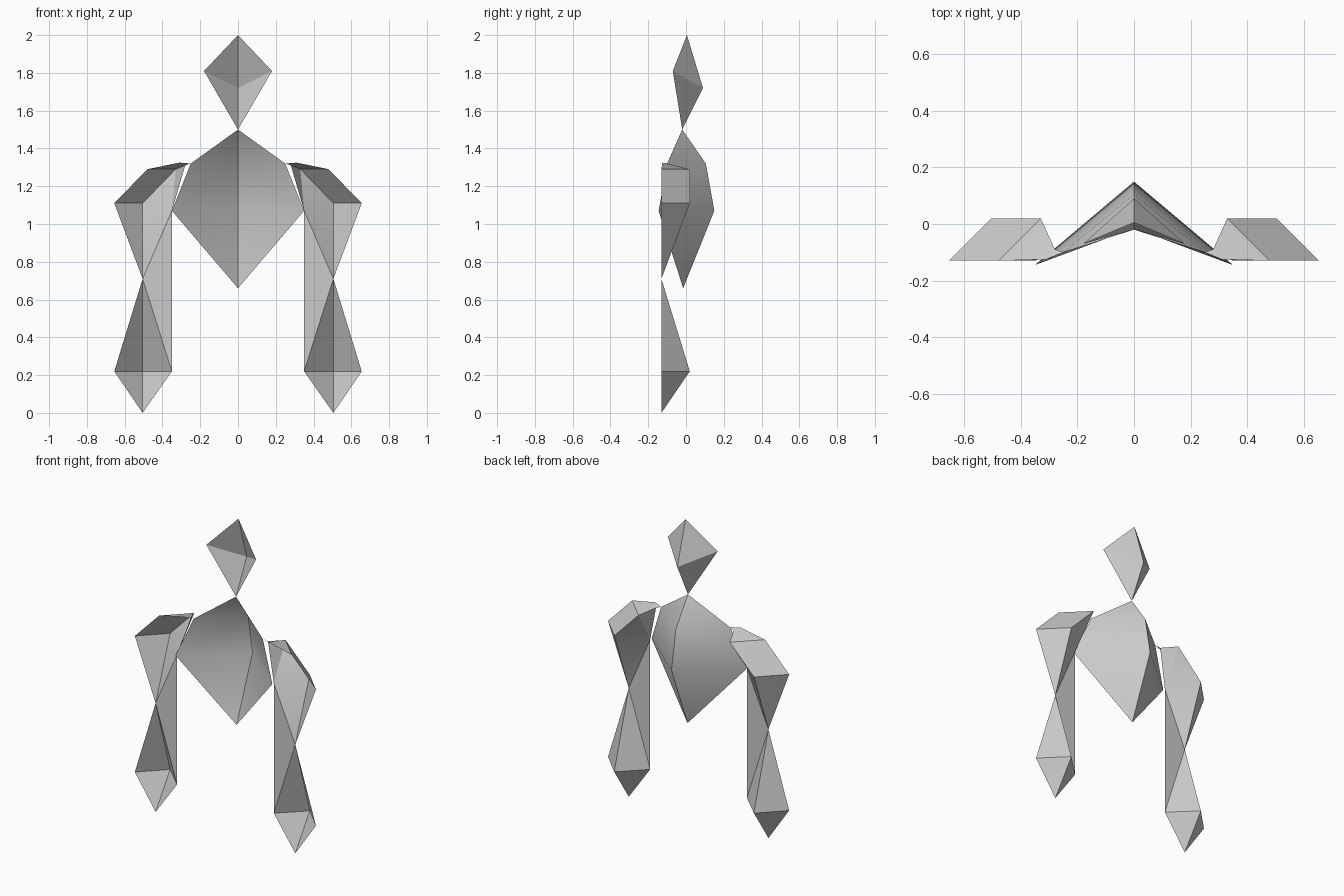
import bpy
import bmesh
import math
from mathutils import Vector

cube = bpy.data.objects.get("Cube")
if cube:
    bpy.data.objects.remove(cube, do_unlink=True)

# One plain grey for the whole figure
GREY = (0.6, 0.6, 0.6, 1.0)
grey = bpy.data.materials.new("plain_grey")
grey.use_nodes = True
grey.diffuse_color = GREY
grey.node_tree.nodes["Principled BSDF"].inputs["Base Color"].default_value = GREY


def build_shell(name, points, panels, sides):
    """Open shell of named corner points; sides lists the x signs to build."""
    bm = bmesh.new()
    for sign in sides:
        verts = {key: bm.verts.new(Vector((sign * x, y, z)))
                 for key, (x, y, z) in points.items()}
        for panel in panels:
            bm.faces.new([verts[key] for key in panel.split()])
    bmesh.ops.remove_doubles(bm, verts=bm.verts[:], dist=0.001)
    bmesh.ops.recalc_face_normals(bm, faces=bm.faces[:])
    # The shells are open at the front, so they face backwards
    if sum(f.normal.y * f.calc_area() for f in bm.faces) < 0:
        bmesh.ops.reverse_faces(bm, faces=bm.faces[:])
    mesh = bpy.data.meshes.new(name)
    bm.to_mesh(mesh)
    bm.free()
    mesh.materials.append(grey)
    obj = bpy.data.objects.new(name, mesh)
    bpy.context.collection.objects.link(obj)
    bpy.ops.object.select_all(action="DESELECT")
    obj.select_set(True)
    bpy.context.view_layer.objects.active = obj
    bpy.ops.object.shade_smooth_by_angle(angle=math.radians(28))
    return obj


BOTH = (1, -1)

# Head: kite-shaped hollow shell
head_points = {
    "crown": (0, 0.005, 2.0),
    "temple": (0.18, -0.07, 1.81),
    "nape": (0, 0.09, 1.72),
    "chin": (0, -0.02, 1.5),
}
build_shell("head", head_points,
            ["crown temple nape", "nape temple chin"], BOTH)

# Torso: folded shield with a ridge down the spine
torso_points = {
    "neck": (0, -0.02, 1.5),
    "collar": (0.25, -0.1, 1.32),
    "upper_spine": (0, 0.105, 1.32),
    "rib": (0.35, -0.145, 1.07),
    "lower_spine": (0, 0.15, 1.07),
    "waist": (0, -0.015, 0.66),
}
build_shell("torso", torso_points,
            ["neck collar upper_spine",
             "upper_spine collar rib lower_spine",
             "lower_spine rib waist"], BOTH)

# Arms: shoulder plate, pinched elbow, flared forearm and pointed hand
FRONT, BACK = -0.13, 0.02
INNER, MIDDLE, OUTER = 0.35, 0.505, 0.655
SHOULDER, BICEP, WRIST = 1.29, 1.11, 0.22
arm_points = {
    "collar": (0.25, -0.1, 1.32),
    "joint_front": (0.31, -0.125, 1.325),
    "joint_back": (0.28, -0.09, 1.31),
    "shoulder_front": (0.48, FRONT, SHOULDER),
    "shoulder_back": (0.33, BACK, SHOULDER),
    "bicep_outer": (OUTER, FRONT, BICEP),
    "bicep_back": (MIDDLE, BACK, BICEP),
    "armpit": (INNER, FRONT, 1.07),
    "elbow": (MIDDLE, FRONT, 0.71),
    "wrist_outer": (OUTER, FRONT, WRIST),
    "wrist_back": (MIDDLE, BACK, WRIST),
    "wrist_inner": (INNER, FRONT, WRIST),
    "fingertip": (MIDDLE, FRONT, 0),
}
arm_panels = [
    "collar joint_front joint_back",
    "joint_front shoulder_front shoulder_back joint_back",
    "shoulder_front bicep_outer bicep_back shoulder_back",
    "bicep_outer elbow bicep_back",
    "joint_back shoulder_back armpit",
    "shoulder_back bicep_back armpit",
    "bicep_back elbow armpit",
    "armpit elbow wrist_inner",
    "elbow wrist_outer wrist_back",
    "elbow wrist_back wrist_inner",
    "wrist_outer fingertip wrist_back",
    "wrist_back fingertip wrist_inner",
]
build_shell("left_arm", arm_points, arm_panels, (1,))
build_shell("right_arm", arm_points, arm_panels, (-1,))
